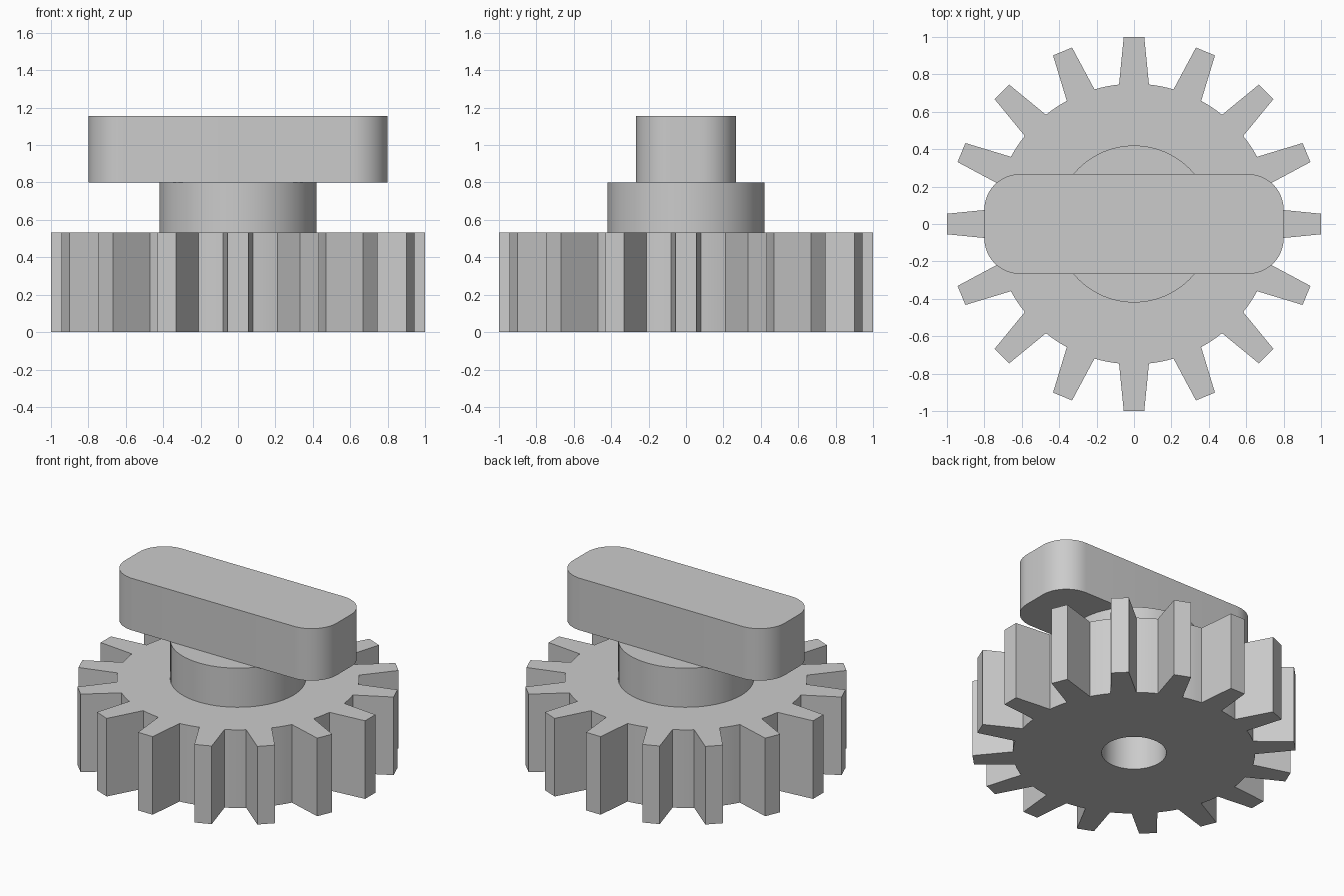
import bpy
import bmesh
from math import radians, sin, cos, asin, pi

if "Cube" in bpy.data.objects:
    bpy.data.objects.remove(bpy.data.objects["Cube"], do_unlink=True)

grey = bpy.data.materials.new("light_grey")
grey.use_nodes = True
grey.diffuse_color = (0.6, 0.6, 0.6, 1)
grey.node_tree.nodes["Principled BSDF"].inputs["Base Color"].default_value = (0.6, 0.6, 0.6, 1)


def arc(radius, start, end, steps, cx=0, cy=0):
    """Points along an arc, both ends included."""
    angles = [start + (end - start) * i / steps for i in range(steps + 1)]
    return [(cx + radius * cos(a), cy + radius * sin(a)) for a in angles]


def circle(radius, steps=64):
    return arc(radius, 0, 2 * pi, steps)[:-1]


def prism(name, loops, bottom, top):
    """Fill the outline (inner loops become holes) and extrude it upward."""
    bm = bmesh.new()
    edges = []
    for loop in loops:
        verts = [bm.verts.new((x, y, bottom)) for x, y in loop]
        edges += [bm.edges.new((v, verts[i - 1])) for i, v in enumerate(verts)]
    if len(loops) == 1:
        bm.faces.new(verts)
    else:
        bmesh.ops.triangle_fill(bm, edges=edges, use_beauty=True, normal=(0, 0, 1))
    grown = bmesh.ops.extrude_face_region(bm, geom=bm.faces[:], use_keep_orig=True)
    lifted = [v for v in grown["geom"] if isinstance(v, bmesh.types.BMVert)]
    bmesh.ops.translate(bm, verts=lifted, vec=(0, 0, top - bottom))
    bmesh.ops.recalc_face_normals(bm, faces=bm.faces[:])
    mesh = bpy.data.meshes.new(name)
    bm.to_mesh(mesh)
    bm.free()
    mesh.materials.append(grey)
    obj = bpy.data.objects.new(name, mesh)
    bpy.context.collection.objects.link(obj)
    bpy.ops.object.select_all(action="DESELECT")
    obj.select_set(True)
    bpy.context.view_layer.objects.active = obj
    bpy.ops.object.shade_smooth_by_angle(angle=radians(25))
    return obj


# Gear outline: tapered teeth joined by arcs of the root circle
TEETH, ROOT, TIP = 16, 0.75, 1.0
pitch = 2 * pi / TEETH
root_half, tip_half = asin(0.08 / ROOT), asin(0.055 / TIP)
gear_outline = []
for i in range(TEETH):
    a = i * pitch
    gear_outline += [(TIP * cos(a + s * tip_half), TIP * sin(a + s * tip_half)) for s in (-1, 1)]
    gear_outline += arc(ROOT, a + root_half, a + pitch - root_half, 4)

# Handle outline: rectangle with rounded corners
HX, HY, R = 0.8, 0.267, 0.19
handle_outline = []
for k, (sx, sy) in enumerate([(1, 1), (-1, 1), (-1, -1), (1, -1)]):
    handle_outline += arc(R, k * pi / 2, (k + 1) * pi / 2, 12, sx * (HX - R), sy * (HY - R))

# Gear and hub share a shaft bore, closed above by the handle
prism("gear", [gear_outline, circle(0.2)], 0, 0.533)
prism("hub", [circle(0.42), circle(0.2)], 0.533, 0.8)
prism("handle", [handle_outline], 0.8, 1.155)
